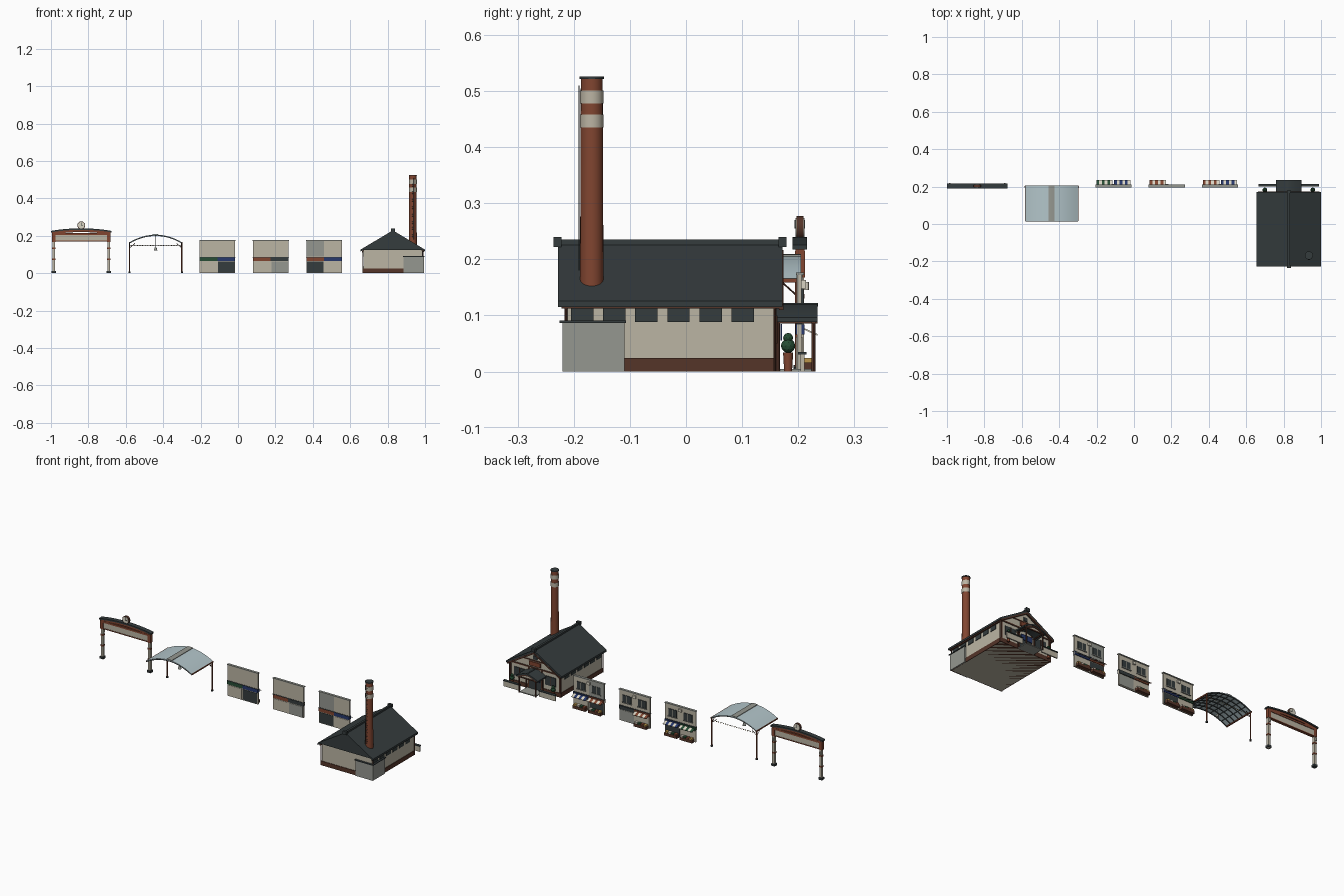
import bpy, bmesh, math
from mathutils import Vector, Matrix

if "Cube" in bpy.data.objects:
    bpy.data.objects.remove(bpy.data.objects["Cube"])


def paint(name, *rgb):
    m = bpy.data.materials.new(name)
    m.use_nodes = True
    m.diffuse_color = (*rgb, 1)
    m.node_tree.nodes["Principled BSDF"].inputs["Base Color"].default_value = (*rgb, 1)
    return m


slate = paint("slate", .035, .045, .047)
brick = paint("brick_red", .22, .06, .03)
plaster = paint("plaster", .5, .46, .37)
concrete = paint("concrete", .3, .31, .28)
glass = paint("pale_glass", .45, .56, .59)
brown = paint("dark_brown", .09, .035, .022)
blue = paint("navy_blue", .02, .04, .15)
green = paint("leaf_green", .02, .075, .035)
yellow = paint("goods_yellow", .5, .3, .07)
cream = paint("cream", .7, .66, .55)


def finish(name, bm, mat, smooth=False):
    bmesh.ops.recalc_face_normals(bm, faces=bm.faces)
    me = bpy.data.meshes.new(name)
    bm.to_mesh(me)
    bm.free()
    me.materials.append(mat)
    ob = bpy.data.objects.new(name, me)
    bpy.context.collection.objects.link(ob)
    if smooth:
        bpy.context.view_layer.objects.active = ob
        ob.select_set(True)
        bpy.ops.object.shade_smooth_by_angle()
        ob.select_set(False)
    return ob


def box(name, mat, xs, ys, zs):
    bm = bmesh.new()
    bmesh.ops.create_cube(bm, size=1)
    for v in bm.verts:
        v.co = [r[0] if c < 0 else r[1] for c, r in zip(v.co, (xs, ys, zs))]
    return finish(name, bm, mat)


def rod(name, mat, a, b, r, r2=None, sides=16):
    """Round bar or cone between two points."""
    a, b = Vector(a), Vector(b)
    bm = bmesh.new()
    place = Matrix.Translation((a + b) / 2) @ (b - a).to_track_quat("Z", "Y").to_matrix().to_4x4()
    bmesh.ops.create_cone(bm, cap_ends=True, segments=sides, radius1=r,
                          radius2=r if r2 is None else r2, depth=(b - a).length, matrix=place)
    return finish(name, bm, mat, True)


def ball(name, mat, at, r):
    bm = bmesh.new()
    bmesh.ops.create_icosphere(bm, subdivisions=2, radius=r, matrix=Matrix.Translation(at))
    return finish(name, bm, mat)


def prism(name, mat, profile, ys, smooth=False):
    """Profile in x and z, pushed along y."""
    bm = bmesh.new()
    f = bm.faces.new([bm.verts.new((x, ys[0], z)) for x, z in profile])
    new = bmesh.ops.extrude_face_region(bm, geom=[f])["geom"]
    bmesh.ops.translate(bm, vec=(0, ys[1] - ys[0], 0),
                        verts=[v for v in new if isinstance(v, bmesh.types.BMVert)])
    return finish(name, bm, mat, smooth)


def vault(name, mat, cx, half, z, rise, thick, ys, power=2, n=16):
    """Curved sheet: highest at cx, falling by rise at both edges."""
    top = [(cx + half * t, z - rise * abs(t) ** power) for t in (2 * i / n - 1 for i in range(n + 1))]
    return prism(name, mat, top + [(x, h - thick) for x, h in reversed(top)], ys, True)


# Bathhouse body and roof
mid = .828
prism("bathhouse_walls", plaster,
      [(.672, 0), (.985, 0), (.985, .124), (mid, .216), (.672, .124)], (-.213, .157))
box("wall_base", brown, (.669, .988), (-.216, .16), (0, .024))
prism("rear_gable", slate, [(.665, .124), (mid, .217), (.99, .124)], (-.224, -.212))
prism("main_roof", slate, [(.655, .126), (mid, .229), (1, .126), (1, .115), (mid, .217), (.655, .115)],
      (-.228, .172))
box("ridge_cap", slate, (mid - .006, mid + .006), (-.228, .172), (.222, .235))
for y in (-.229, .172):
    box("ridge_end", slate, (mid - .011, mid + .011), (y - .007, y + .007), (.222, .24))
for x in (.667, .99):
    box("gutter", brown, (x - .004, x + .004), (-.222, .168), (.112, .118))
    for y in (-.214, .158):
        rod("downpipe", brown, (x, y, 0), (x, y, .115), .0025, sides=8)

# Side windows
for i in range(6):
    y = -.185 + i * .0572
    for x in (.671, .986):
        box("side_window", slate, (x - .002, x + .002), (y - .02, y + .02), (.088, .118))

# Boiler room annex
box("boiler_room", concrete, (.886, .994), (-.22, -.11), (0, .087))
box("boiler_room_cap", slate, (.882, .998), (-.225, -.107), (.087, .091))

# Chimney with pale bands and ladder
cx, cy = .935, -.168
rod("chimney", brick, (cx, cy, .14), (cx, cy, .523), .021, .0195, 24)
for z in (.435, .478):
    rod("chimney_band", plaster, (cx, cy, z), (cx, cy, z + .023), .021, sides=24)
rod("chimney_cap", slate, (cx, cy, .521), (cx, cy, .526), .022, sides=24)
for x in (cx - .005, cx + .005):
    rod("ladder_rail", slate, (x, cy - .023, .18), (x, cy - .023, .51), .001, sides=6)
for i in range(32):
    z = .185 + i * .01
    rod("ladder_rung", slate, (cx - .005, cy - .023, z), (cx + .005, cy - .023, z), .0007, sides=4)

# Entrance facade
wall = (.156, .161)
box("facade_beam", brown, (.672, .985), wall, (.12, .127))
box("gable_beam", brown, (.735, .92), wall, (.162, .167))
for side in (-1, 1):
    for d in (.04, .153):
        x = mid + side * d
        box("facade_post", brown, (x - .003, x + .003), wall, (0, .124))
    x = mid + side * .096
    box("facade_window", slate, (x - .033, x + .033), wall, (.05, .1))
    box("window_bar", brown, (x - .0015, x + .0015), (.157, .163), (.05, .1))
    prism("barge_board", brown, [(mid, .217), (mid, .208), (mid + side * .165, .11), (mid + side * .165, .119)],
          (.166, .174))
box("gable_sign", brick, (mid - .035, mid + .035), (.157, .165), (.135, .158))
box("gable_vent", slate, (mid - .012, mid + .012), wall, (.172, .192))
box("entrance_door", slate, (mid - .037, mid + .037), wall, (.004, .085))
box("doorstep", concrete, (mid - .05, mid + .05), (.157, .225), (0, .005))

# Porch with a curved roof and split curtain
vault("porch_roof", slate, mid, .068, .12, .024, .008, (.157, .234), 1.5)
vault("porch_bargeboard", brown, mid, .06, .112, .02, .007, (.226, .231), 1.5)
box("porch_ridge", slate, (mid - .004, mid + .004), (.157, .235), (.116, .122))
prism("porch_gable", plaster, [(mid - .05, .09), (mid + .05, .09), (mid, .11)], (.22, .226))
for x in (mid - .052, mid + .052):
    box("porch_beam", brown, (x - .003, x + .003), (.157, .234), (.086, .091))
    for y in (.164, .227):
        rod("porch_post", brown, (x, y, 0), (x, y, .088), .0035, sides=12)
box("porch_crossbeam", brown, (mid - .058, mid + .058), (.224, .23), (.086, .092))
for i in range(4):
    x = mid - .036 + i * .018
    box("curtain_panel", blue, (x, x + .017), (.168, .171), (.055, .085))

# Low garden wall and potted shrubs
for side in (-1, 1):
    xs = sorted((mid + side * .06, mid + side * .162))
    box("garden_wall", plaster, xs, (.204, .211), (0, .03))
    box("garden_wall_coping", slate, xs, (.2, .215), (.03, .035))
    x = mid + side * .128
    rod("shrub_pot", brick, (x, .182, 0), (x, .182, .034), .007, .009, 12)
    for z, r in ((.046, .013), (.06, .009)):
        ball("shrub", green, (x, .182, z), r)


# Shop fronts: each has two bays
def shop(x0, colours, lower, upper):
    box("shop_wall", plaster, (x0, x0 + .19), (.198, .206), (0, .175))
    box("shop_cornice", concrete, (x0 - .002, x0 + .192), (.196, .21), (.172, .177))
    box("shop_floor_band", slate, (x0 - .002, x0 + .192), (.196, .208), (.084, .087))
    for k in range(2):
        a, b = x0 + .004 + k * .095, x0 + .091 + k * .095
        m = (a + b) / 2
        box("shop_sign", colours[k], (a - .004, b + .004), (.195, .211), (.066, .084))
        box("shop_opening", lower[k], (a, b), (.196, .208), (.004, .062))
        if upper[k]:
            box("upper_cladding", upper[k], (a - .004, b + .004), (.197, .2075), (.088, .172))
        box("upper_window", slate, (m - .026, m + .026), (.205, .209), (.108, .148))
        box("window_sill", concrete, (m - .029, m + .029), (.205, .212), (.104, .108))
        box("window_mullion", plaster, (m - .001, m + .001), (.206, .2105), (.108, .148))
        if lower[k] == concrete:
            continue
        # Striped awning
        for i in range(6):
            w = (b - a) / 6
            strip = box("awning_stripe", cream if i % 2 else colours[k],
                        (a + i * w, a + i * w + w), (.208, .234), (.064, .067))
            for v in strip.data.vertices:
                v.co.z += (.234 - v.co.y) * .45
        # Counter and goods
        box("counter", brown, (a + .004, b - .004), (.207, .228), (0, .016))
        for i in range(4):
            x = a + .007 + i * .019
            box("goods_crate", (yellow, brick, green, cream)[(i + k) % 4],
                (x, x + .016), (.209, .226), (.016, .024))
    m = x0 + .095
    box("wall_unit", cream, (m - .009, m + .009), (.206, .214), (.148, .163))


shop(-.205, (green, blue), (plaster, slate), (None, None))
shop(.08, (brick, slate), (plaster, concrete), (None, None))
shop(.365, (brick, blue), (slate, plaster), (concrete, None))

# Arcade canopy
mx, half = -.44, .14
vault("canopy_glazing", glass, mx, half, .206, .04, .003, (.015, .205))
vault("canopy_ridge_strip", concrete, mx, .016, .2095, .001, .003, (.015, .205))
for i in range(7):
    y = .016 + i * .031
    vault("canopy_rib", slate, mx, half, .203, .04, .004, (y - .0015, y + .0015))
for i in range(9):
    t = i / 4 - 1
    x, z = mx + half * t, .203 - .04 * t * t
    box("canopy_purlin", slate, (x - .0015, x + .0015), (.015, .205), (z - .003, z))
for side in (-1, 1):
    x = mx + side * half
    box("canopy_edge_beam", brick, (x - .003, x + .003), (.015, .205), (.159, .166))
    rod("canopy_post", brick, (x, .198, 0), (x, .198, .162), .0035, sides=12)
    rod("canopy_post_foot", slate, (x, .198, 0), (x, .198, .008), .006, sides=12)
    rod("canopy_brace", brown, (x, .198, .135), (x, .168, .162), .0015, sides=8)
    rod("canopy_tie", brown, (x, .198, .135), (x - side * .03, .198, .16), .0015, sides=8)
rod("lamp_wire", slate, (mx - half, .198, .15), (mx + half, .198, .15), .0007, sides=6)
for i in range(1, 20):
    ball("string_bulb", yellow, (mx - half + i * half / 10, .198, .147), .0022)
rod("lamp_stem", slate, (mx, .11, .13), (mx, .11, .203), .001, sides=6)
rod("hanging_lamp", concrete, (mx, .11, .122), (mx, .11, .138), .009, .005, 12)

# Entrance gate
gx, gy = -.838, .203
for side in (-1, 1):
    x = gx + side * .147
    box("gate_post", plaster, (x - .007, x + .007), (gy - .007, gy + .007), (0, .175))
    box("gate_post_head", brick, (x - .009, x + .009), (gy - .009, gy + .009), (.168, .215))
    box("gate_post_foot", slate, (x - .011, x + .011), (gy - .011, gy + .011), (0, .012))
    for z in (.07, .13):
        box("gate_post_ring", brick, (x - .0085, x + .0085), (gy - .0085, gy + .0085), (z, z + .008))
    rod("gate_lantern", cream, (x, gy + .011, .145), (x, gy + .011, .16), .005, sides=12)
box("gate_sign", plaster, (gx - .14, gx + .14), (gy - .006, gy + .006), (.174, .207))
box("gate_sign_trim", brick, (gx - .142, gx + .142), (gy - .008, gy + .008), (.169, .174))
box("gate_beam", brick, (gx - .155, gx + .155), (gy - .009, gy + .009), (.205, .215))
vault("gate_gable", brick, gx, .156, .233, .013, .013, (gy - .008, gy + .008))
vault("gate_roof", slate, gx, .162, .24, .014, .008, (gy - .013, gy + .013))

# Gate clock
cz = .256
rod("clock_case", brown, (gx, gy - .006, cz), (gx, gy + .006, cz), .021, sides=32)
rod("clock_face", cream, (gx, gy - .008, cz), (gx, gy + .008, cz), .0175, sides=32)
for y in (gy - .0085, gy + .0085):
    box("minute_hand", slate, (gx - .001, gx + .001), (y - .001, y + .001), (cz, cz + .014))
    box("hour_hand", slate, (gx, gx + .009), (y - .001, y + .001), (cz - .001, cz + .001))
